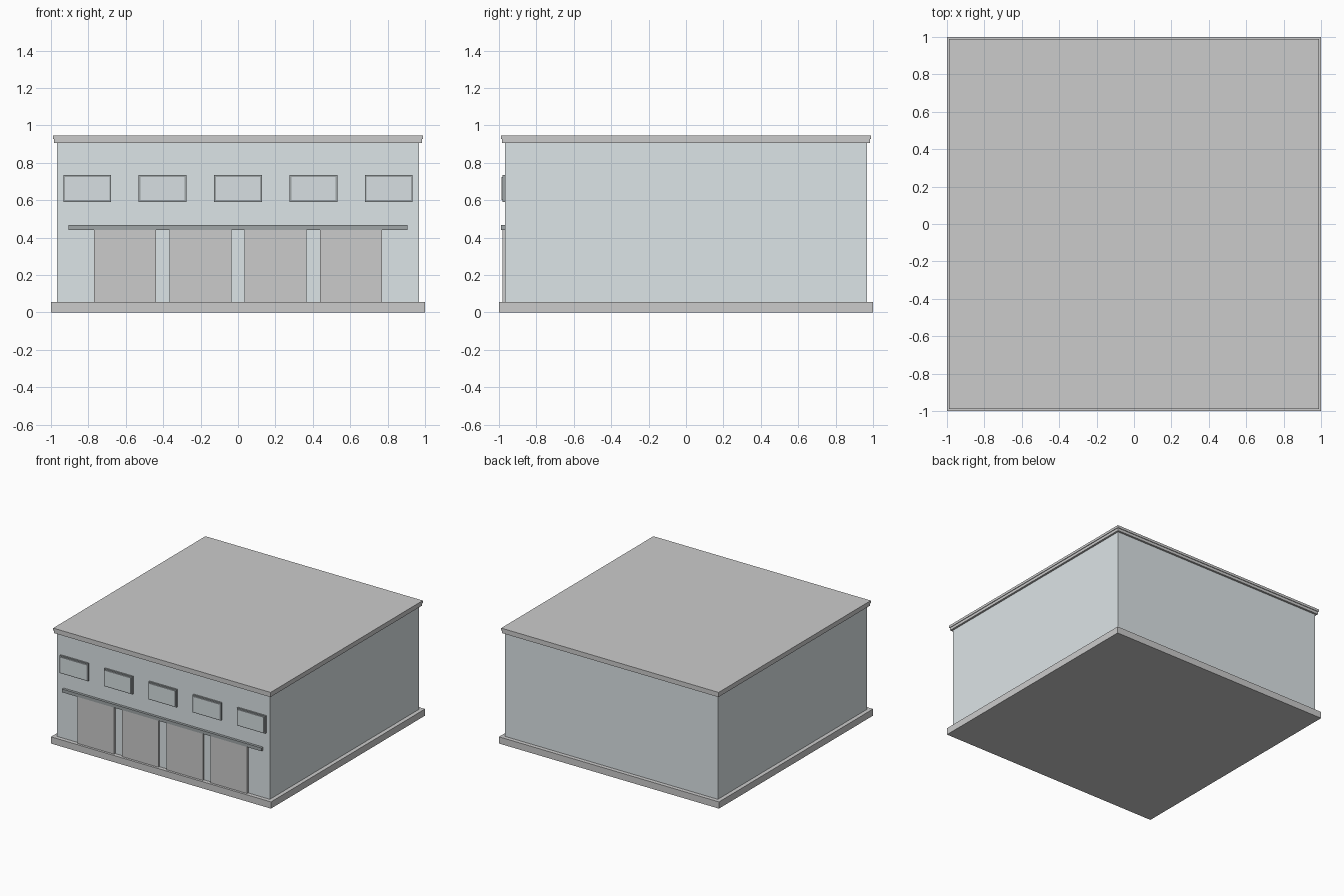
import bpy

if "Cube" in bpy.data.objects:
    bpy.data.objects.remove(bpy.data.objects["Cube"])


def material(name, rgb):
    m = bpy.data.materials.new(name)
    m.diffuse_color = (*rgb, 1)
    m.use_nodes = True
    m.node_tree.nodes["Principled BSDF"].inputs["Base Color"].default_value = m.diffuse_color
    return m


def box(name, x, y, z, mat=None):
    """Box spanning the (min, max) pairs x, y and z."""
    spans = (x, y, z)
    bpy.ops.mesh.primitive_cube_add(size=1, location=[(a + b) / 2 for a, b in spans])
    ob = bpy.context.object
    ob.name = name
    ob.scale = [b - a for a, b in spans]
    bpy.ops.object.transform_apply(location=False, rotation=False, scale=True)
    if mat:
        ob.data.materials.append(mat)
    return ob


def slab(name, half, z, mat=None):
    return box(name, (-half, half), (-half, half), z, mat)


wall_mat = material("wall_paint", (0.72, 0.78, 0.80))
door_mat = material("door_metal", (0.66, 0.66, 0.69))
trim_mat = material("dark_trim", (0.35, 0.38, 0.39))
glass_mat = material("window_glass", (0.68, 0.74, 0.76))

# Foundation, walls and two-step flat roof
WALL = 0.967
slab("foundation", 1.0, (0, 0.055))
slab("walls", WALL, (0.055, 0.905), wall_mat)
slab("roof_lower", 0.983, (0.905, 0.927))
slab("roof_upper", 0.988, (0.927, 0.947))

# Upper windows: dark frame with a slightly proud pane
STEP = 0.403
for i in range(5):
    cx = (i - 2) * STEP
    box(f"window_frame_{i + 1}", (cx - 0.128, cx + 0.128), (-0.981, -WALL),
        (0.590, 0.735), trim_mat)
    box(f"window_pane_{i + 1}", (cx - 0.118, cx + 0.118), (-0.987, -0.981),
        (0.600, 0.725), glass_mat)

# Loading doors
for i in range(4):
    cx = (i - 1.5) * STEP
    box(f"loading_door_{i + 1}", (cx - 0.166, cx + 0.166), (-0.981, -WALL),
        (0.055, 0.441), door_mat)

# Canopy strip over the doors
box("canopy", (-0.906, 0.906), (-0.988, -WALL), (0.441, 0.468), trim_mat)
